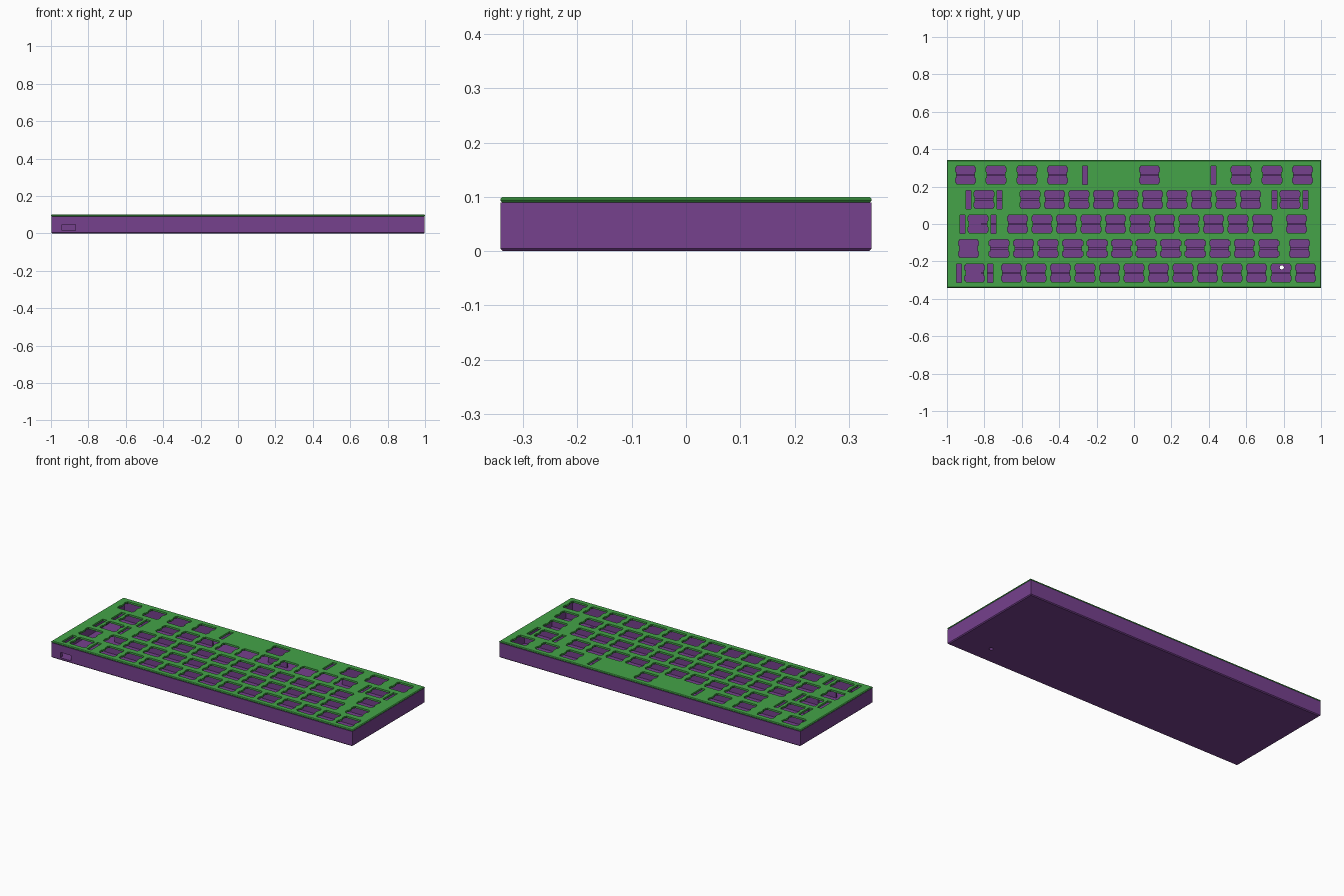
import bpy, bmesh, math
from mathutils import Matrix

if "Cube" in bpy.data.objects:
    bpy.data.objects.remove(bpy.data.objects["Cube"], do_unlink=True)

U = 0.131                      # key pitch
HX, HY = 0.998, 0.342          # half size of the case
SEAM, TOP, FLOOR = 0.09, 0.10, 0.014


def material(name, rgb):
    m = bpy.data.materials.new(name)
    m.use_nodes = True
    m.diffuse_color = (*rgb, 1)
    m.node_tree.nodes["Principled BSDF"].inputs["Base Color"].default_value = (*rgb, 1)
    return m


green = material("green plate", (0.058, 0.37, 0.065))
purple = material("purple case", (0.180, 0.052, 0.270))


def finish(bm, name, mat):
    bmesh.ops.recalc_face_normals(bm, faces=bm.faces)
    me = bpy.data.meshes.new(name)
    bm.to_mesh(me)
    bm.free()
    me.materials.append(mat)
    ob = bpy.data.objects.new(name, me)
    bpy.context.collection.objects.link(ob)
    return ob


def box(bm, x0, x1, y0, y1, z0, z1):
    mat = Matrix.Translation(((x0 + x1) / 2, (y0 + y1) / 2, (z0 + z1) / 2)) \
        @ Matrix.Diagonal((x1 - x0, y1 - y0, z1 - z0, 1))
    return bmesh.ops.create_cube(bm, size=1, matrix=mat)["verts"]


def prism(bm, outline, cx, cy, z0, z1):
    lo = [bm.verts.new((cx + x, cy + y, z0)) for x, y in outline]
    hi = [bm.verts.new((cx + x, cy + y, z1)) for x, y in outline]
    bm.faces.new(lo[::-1])
    bm.faces.new(hi)
    n = len(lo)
    for i in range(n):
        j = (i + 1) % n
        bm.faces.new((lo[i], lo[j], hi[j], hi[i]))


def chamfer(bm, zs, width):
    """Chamfer the horizontal edges lying at the given heights."""
    edges = [e for e in bm.edges
             if any(all(abs(v.co.z - z) < 1e-5 for v in e.verts) for z in zs)]
    bmesh.ops.bevel(bm, geom=edges, offset=width, segments=1, affect='EDGES')


def cut(ob, cutter):
    mod = ob.modifiers.new("cut", 'BOOLEAN')
    mod.operation, mod.solver, mod.object = 'DIFFERENCE', 'EXACT', cutter
    bpy.context.view_layer.objects.active = ob
    bpy.ops.object.modifier_apply(modifier=mod.name)
    bpy.data.objects.remove(cutter, do_unlink=True)


# Rows: row height, first single key, number of single keys, other key centres (all in pitches)
rows = [
    (-2, 7.0, 13, [-6.5]),
    (-1, 5.5, 12, [6.75, -6.75]),
    (0, 5.25, 11, [6.625, -6.375]),
    (1, 4.75, 10, [6.375, -6.125]),
    (2, 0, 0, [6.875, 5.625, 4.375, 0.625, -3.125, -4.375, -5.625, -6.875]),
]
# Wide keys with stabiliser slots: x, row, slot offset
wide = [(-6.5, -2, 0.083), (-6.375, 0, 0.083), (6.375, 1, 0.083),
        (-6.125, 1, 0.083), (0.625, 2, 0.344)]

# Winged switch opening, mirrored from one quarter
quarter = [(0.0535, 0.017), (0.0535, 0.041), (0.048, 0.041), (0.048, 0.049)]
inner = [(0.048, 0.017)]
right = inner + quarter
half = [(x, -y) for x, y in right[::-1]] + right
opening = half + [(-x, -y) for x, y in half]

# Key plate
bm = bmesh.new()
box(bm, -HX - 0.002, HX + 0.002, -HY, HY, SEAM - 0.001, TOP)
chamfer(bm, (SEAM - 0.001, TOP), 0.004)
plate = finish(bm, "key_plate", green)

bm = bmesh.new()
for r, first, count, extra in rows:
    for k in [first - i for i in range(count)] + extra:
        prism(bm, opening, k * U, r * U, 0.07, 0.12)
for k, r, off in wide:
    for s in (-1, 1):
        cx = k * U + s * off
        box(bm, cx - 0.0135, cx + 0.0135, r * U - 0.052, r * U + 0.049, 0.07, 0.12)
cut(plate, finish(bm, "opening_cutter", green))

# Hollow case with cable port and reset hole
bm = bmesh.new()
box(bm, -HX, HX, -HY, HY, 0, SEAM)
chamfer(bm, (0,), 0.005)
case = finish(bm, "case", purple)

bm = bmesh.new()
w = 0.022
box(bm, -HX + w, HX - w, -HY + w, HY - w, FLOOR, 0.2)
cut(case, finish(bm, "cavity_cutter", purple))

bm = bmesh.new()
box(bm, -0.94, -0.868, -HY - 0.05, -HY + 0.05, FLOOR + 0.001, 0.047)
bmesh.ops.create_cone(bm, cap_ends=True, segments=20, radius1=0.011, radius2=0.011,
                      depth=0.1, matrix=Matrix.Translation((0.79, -0.232, 0)))
cut(case, finish(bm, "port_cutter", purple))

# Support ribs under the key rows
bm = bmesh.new()
end = HX - w + 0.002
for r, x0, x1 in [(-2, -0.815, end), (-1, -0.79, end), (0, -0.815, end), (1, -0.87, end),
                  (2, -end, -0.35), (2, 0.02, 0.145), (2, 0.51, end)]:
    box(bm, x0, x1, r * U - 0.006, r * U + 0.006, FLOOR - 0.002, 0.055)
ribs = finish(bm, "support_ribs", purple)
